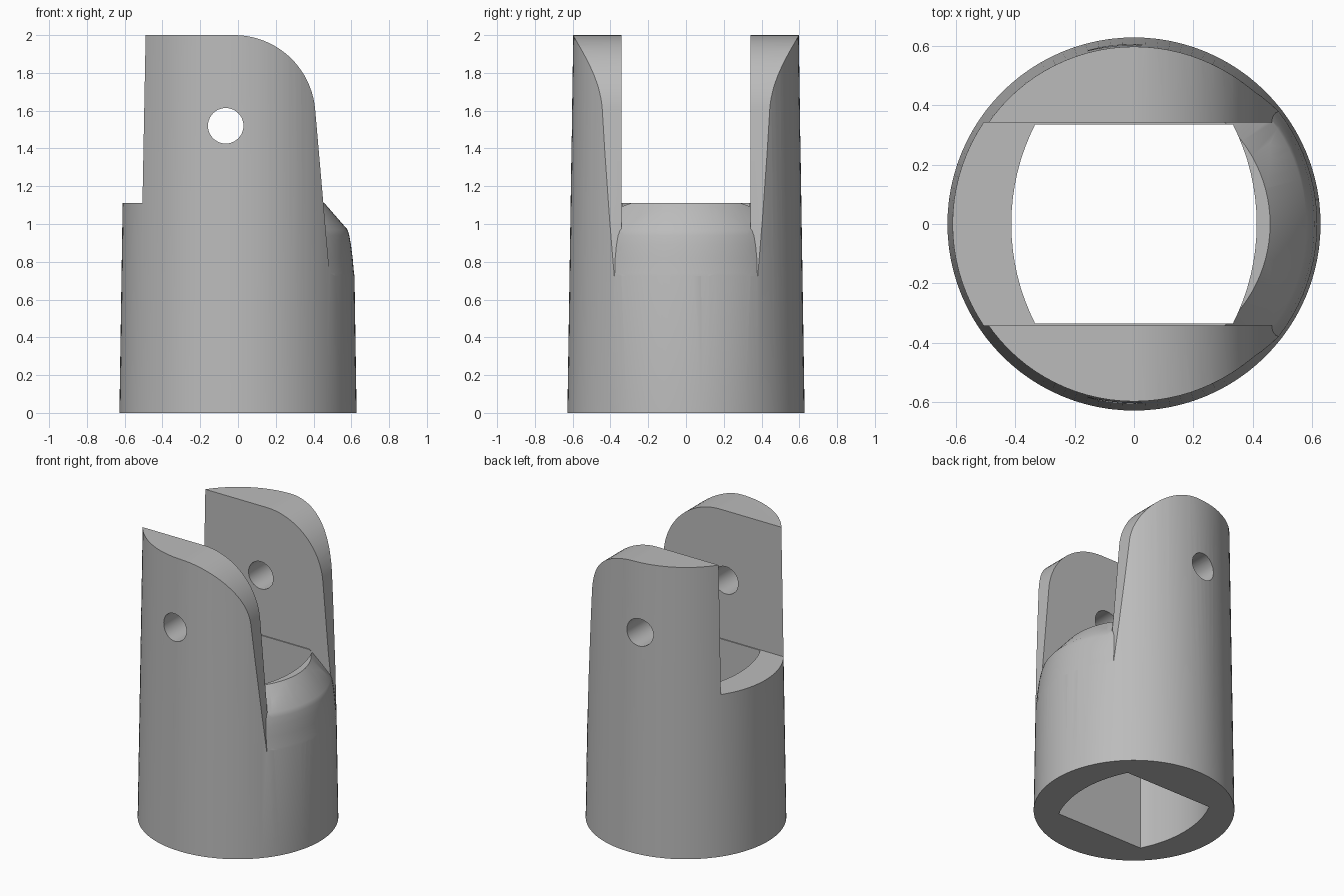
import bpy, bmesh, math

if "Cube" in bpy.data.objects:
    bpy.data.objects.remove(bpy.data.objects["Cube"])

SEG = 96
SLOT = 0.342      # half width of the fork slot
FLOOR = 1.11      # height of the slot floor


def make(name, bm):
    bmesh.ops.recalc_face_normals(bm, faces=bm.faces)
    me = bpy.data.meshes.new(name)
    bm.to_mesh(me)
    bm.free()
    ob = bpy.data.objects.new(name, me)
    bpy.context.collection.objects.link(ob)
    return ob


def revolve(name, profile):
    """Closed solid of revolution about z from (radius, height) pairs."""
    bm = bmesh.new()
    rings = [[bm.verts.new((r * math.cos(2 * math.pi * i / SEG),
                            r * math.sin(2 * math.pi * i / SEG), z))
              for i in range(SEG)] for r, z in profile]
    for a, b in zip(rings, rings[1:]):
        for i in range(SEG):
            j = (i + 1) % SEG
            bm.faces.new((a[i], a[j], b[j], b[i]))
    bm.faces.new(rings[0])
    bm.faces.new(rings[-1])
    return make(name, bm)


def prism(name, outline, axis, lo, hi):
    """Extrude a 2D outline along y (outline is x,z) or z (outline is x,y)."""
    bm = bmesh.new()

    def place(p, d):
        return (p[0], d, p[1]) if axis == 'y' else (p[0], p[1], d)
    a = [bm.verts.new(place(p, lo)) for p in outline]
    b = [bm.verts.new(place(p, hi)) for p in outline]
    n = len(outline)
    for i in range(n):
        j = (i + 1) % n
        bm.faces.new((a[i], a[j], b[j], b[i]))
    bm.faces.new(a)
    bm.faces.new(b)
    return make(name, bm)


def cut(target, cutter, keep=False):
    mod = target.modifiers.new("cut", 'BOOLEAN')
    mod.operation = 'DIFFERENCE'
    mod.solver = 'EXACT'
    mod.object = cutter
    bpy.context.view_layer.objects.active = target
    bpy.ops.object.modifier_apply(modifier=mod.name)
    if not keep:
        bpy.data.objects.remove(cutter)


def rect(x0, x1, y0, y1):
    return [(x0, y0), (x1, y0), (x1, y1), (x0, y1)]


# Tapered outer body
body = revolve("fork_body", [(0.628, 0), (0.597, 2)])

# Slot between the two fork arms
cut(body, prism("slot_cutter", rect(-1, 1, -SLOT, SLOT), 'z', FLOOR, 2.3))

# Rounded, sloping shoulder that limits the cuts on the +x side
shoulder = revolve("shoulder_form", [
    (0.66, 0.4), (0.63, 0.65), (0.614, 0.74), (0.607, 0.82), (0.598, 0.89),
    (0.589, 0.94), (0.58, 0.97), (0.458, FLOOR), (0.29, 1.303)])

# Rounded arm edge, then a nearly vertical taper
R, cx, cz = 0.43, -0.02, 1.57
edge = [(cx + R * math.cos(math.radians(t)), cz + R * math.sin(math.radians(t)))
        for t in [90 - 85 * i / 20 for i in range(21)]]
x, z = edge[-1]
edge += [(x + (z - 0.6) * math.tan(math.radians(5)), 0.6), (1, 0.6), (1, 2.3), (cx, 2.3)]
arm_cutter = prism("arm_cutter", edge, 'y', -1, 1)
cut(arm_cutter, shoulder, keep=True)
cut(body, arm_cutter)

# Sloped shoulder inside the slot
slope_cutter = prism("slope_cutter", rect(0.1, 1.1, -SLOT, SLOT), 'z', 0.55, 1.25)
cut(slope_cutter, shoulder)
cut(body, slope_cutter)

# Through bore with two flat sides and two bowed ends
H, BR = 0.335, 0.74
a = math.asin(H / BR)
off = 0.413 - BR
arc = [(off + BR * math.cos(a * t / 8), BR * math.sin(a * t / 8)) for t in range(-8, 9)]
cut(body, prism("bore_cutter", arc + [(-px, -py) for px, py in arc], 'z', -0.3, 1.6))

# Pin hole through both arms
pin = [(-0.065 + 0.094 * math.cos(2 * math.pi * i / 40),
        1.52 + 0.094 * math.sin(2 * math.pi * i / 40)) for i in range(40)]
cut(body, prism("pin_cutter", pin, 'y', -1, 1))

# Plain grey finish
mat = bpy.data.materials.new("grey")
mat.diffuse_color = (0.5, 0.5, 0.5, 1)
mat.use_nodes = True
mat.node_tree.nodes["Principled BSDF"].inputs["Base Color"].default_value = mat.diffuse_color
body.data.materials.clear()
body.data.materials.append(mat)
for p in body.data.polygons:
    p.material_index = 0
bpy.ops.object.select_all(action='DESELECT')
body.select_set(True)
bpy.context.view_layer.objects.active = body
bpy.ops.object.shade_smooth_by_angle(angle=math.radians(25))
